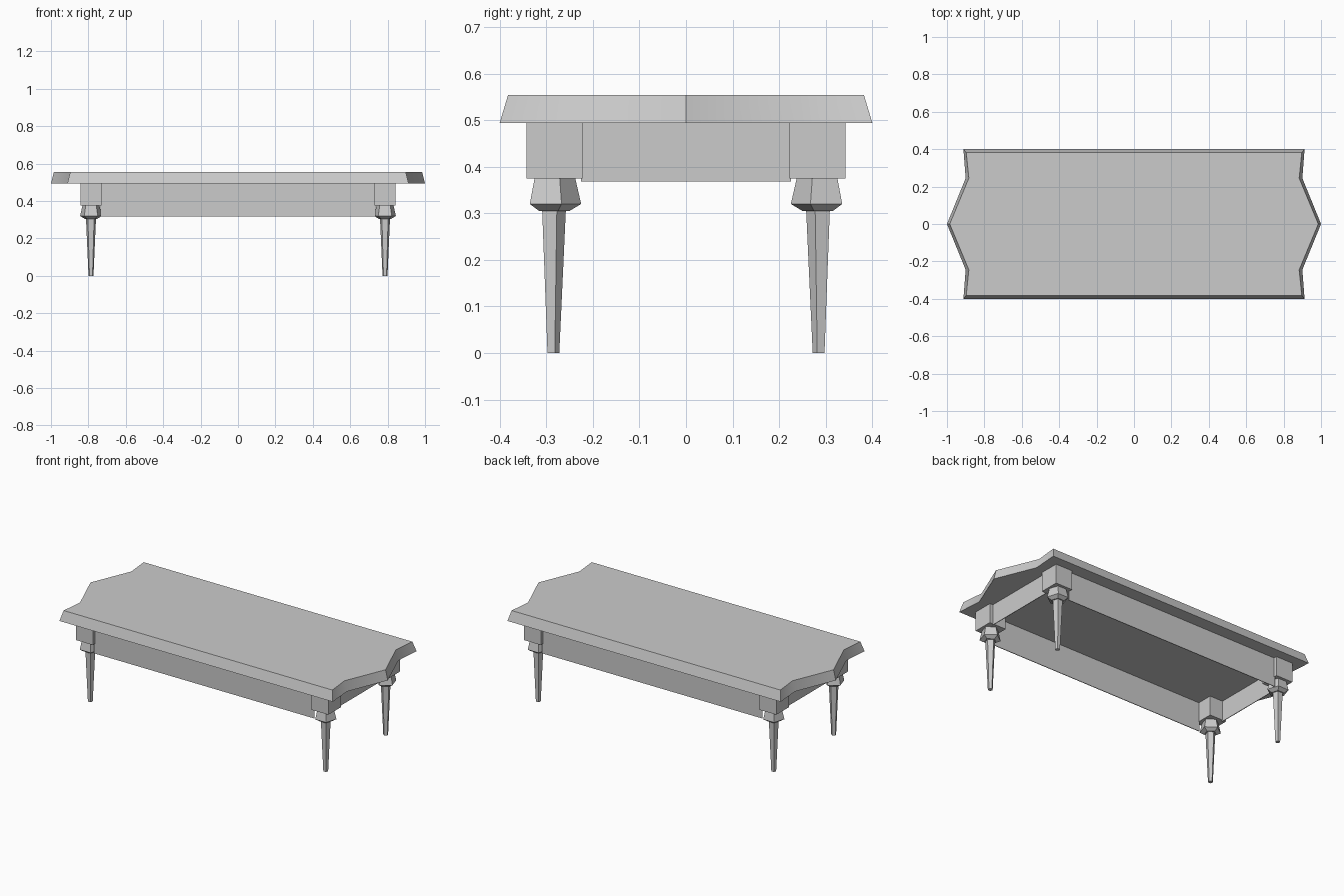
import bpy
import bmesh
from math import cos, sin, pi, radians

cube = bpy.data.objects.get("Cube")
if cube:
    bpy.data.objects.remove(cube, do_unlink=True)

grey = bpy.data.materials.new("plain_grey")
grey.use_nodes = True
GREY = (0.6, 0.6, 0.6, 1)
grey.diffuse_color = GREY
grey.node_tree.nodes["Principled BSDF"].inputs["Base Color"].default_value = GREY


def loft(name, rings):
    """Join matching rings of points into a capped solid."""
    bm = bmesh.new()
    rows = [[bm.verts.new(p) for p in ring] for ring in rings]
    for low, high in zip(rows, rows[1:]):
        for i in range(len(low)):
            j = (i + 1) % len(low)
            bm.faces.new((low[i], low[j], high[j], high[i]))
    bm.faces.new(rows[0])
    bm.faces.new(rows[-1])
    bmesh.ops.recalc_face_normals(bm, faces=bm.faces)
    mesh = bpy.data.meshes.new(name)
    bm.to_mesh(mesh)
    bm.free()
    mesh.materials.append(grey)
    obj = bpy.data.objects.new(name, mesh)
    bpy.context.collection.objects.link(obj)
    return obj


def box(name, x, y, z):
    """Box from (low, high) ranges."""
    return loft(name, [[(x[0], y[0], h), (x[1], y[0], h),
                        (x[1], y[1], h), (x[0], y[1], h)] for h in z])


def top_outline(corner, edge, notch, tip, z):
    """Outline with a pointed tip and two notches at each end."""
    right = [(corner, -edge), (notch, -0.245), (tip, 0), (notch, 0.245), (corner, edge)]
    left = [(-x, -y) for x, y in right]
    return [(x, y, z) for x, y in right + left]


# Table top with sloping rim
table_top = loft("table_top", [top_outline(0.912, 0.4, 0.9, 1.0, 0.494),
                               top_outline(0.897, 0.382, 0.883, 0.985, 0.554)])
bpy.context.view_layer.objects.active = table_top
table_top.select_set(True)
bpy.ops.object.shade_smooth_by_angle(angle=radians(30))

# Five-sided leg profile, foot to knob: (radius, height)
PROFILE = [(0.014, 0), (0.028, 0.305), (0.036, 0.305), (0.061, 0.32), (0.048, 0.376)]

for sx, side in ((1, "left"), (-1, "right")):
    for sy, end in ((-1, "front"), (1, "back")):
        rings = [[(sx * 0.786 + r * sin(k * 2 * pi / 5),
                   sy * (0.286 - r * cos(k * 2 * pi / 5)), z) for k in range(5)]
                 for r, z in PROFILE]
        loft(f"{end}_{side}_leg", rings)
        box(f"{end}_{side}_block", sorted((sx * 0.73, sx * 0.843)),
            sorted((sy * 0.222, sy * 0.342)), (0.375, 0.495))
    # Short apron between the blocks at each end
    box(f"{side}_apron", (sx * 0.82 - 0.002, sx * 0.82 + 0.002), (-0.225, 0.225), (0.368, 0.495))

# Long, deeper aprons
for sy, end in ((-1, "front"), (1, "back")):
    box(f"{end}_apron", (-0.735, 0.735), (sy * 0.32 - 0.002, sy * 0.32 + 0.002), (0.316, 0.495))
